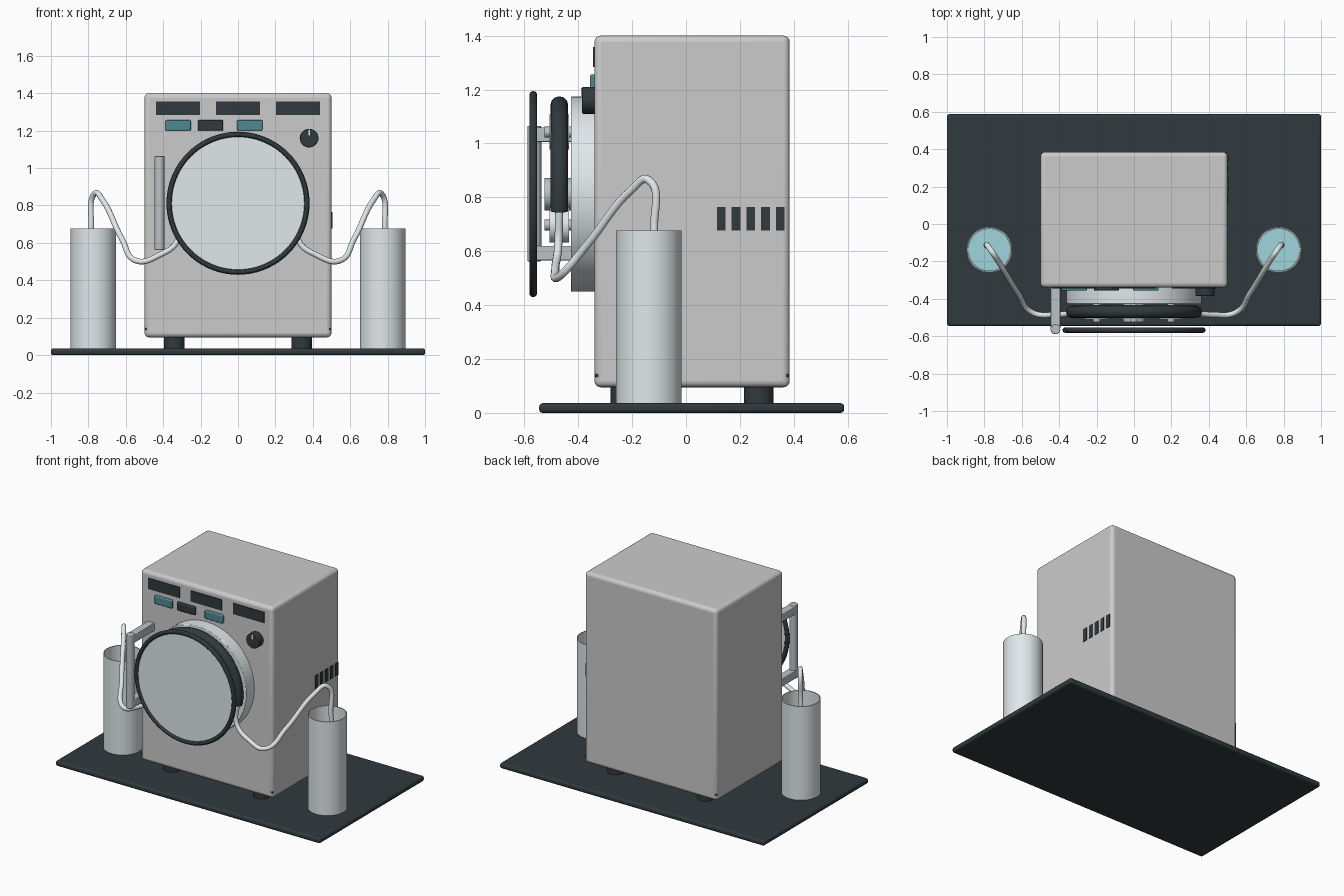
import bpy, math
from math import sin, cos, radians, pi

if "Cube" in bpy.data.objects:
    bpy.data.objects.remove(bpy.data.objects["Cube"])


def mat(name, c):
    m = bpy.data.materials.new(name)
    m.diffuse_color = (*c, 1)
    m.use_nodes = True
    m.node_tree.nodes["Principled BSDF"].inputs["Base Color"].default_value = m.diffuse_color
    return m


DARK = mat("dark", (0.03, 0.042, 0.047))
LIGHT = mat("pale", (0.75, 0.81, 0.83))
STEEL = mat("steel", (0.5, 0.54, 0.56))
TEAL = mat("teal", (0.08, 0.25, 0.29))
WATER = mat("water", (0.35, 0.66, 0.72))
CZ = 0.812  # height of the pump head axis


def finish(o, name, m, bevel=0, seg=3):
    o.name = name
    if m:
        o.data.materials.append(m)
    if bevel:
        b = o.modifiers.new("bevel", 'BEVEL')
        b.width, b.segments, b.limit_method = bevel, seg, 'ANGLE'
    bpy.ops.object.shade_smooth_by_angle()
    return o


def box(name, x, y, z, m=None, bevel=0, seg=3):
    # x, y, z are (low, high) ranges
    bpy.ops.mesh.primitive_cube_add(size=1, location=[sum(r) / 2 for r in (x, y, z)])
    o = bpy.context.object
    o.scale = [r[1] - r[0] for r in (x, y, z)]
    bpy.ops.object.transform_apply(location=False, rotation=False, scale=True)
    return finish(o, name, m, bevel, seg)


def cyl(name, r, x, y, z, m=None, bevel=0, n=48):
    # the one coordinate given as a range is the cylinder's axis
    ax = [isinstance(c, tuple) for c in (x, y, z)].index(True)
    rng = (x, y, z)[ax]
    loc = [sum(c) / 2 if isinstance(c, tuple) else c for c in (x, y, z)]
    rot = [(0, pi / 2, 0), (pi / 2, 0, 0), (0, 0, 0)][ax]
    bpy.ops.mesh.primitive_cylinder_add(vertices=n, radius=r, depth=rng[1] - rng[0],
                                        location=loc, rotation=rot)
    return finish(bpy.context.object, name, m, bevel, 2)


def tube(name, pts, r, m, smooth=True):
    cu = bpy.data.curves.new(name, 'CURVE')
    cu.dimensions = '3D'
    cu.bevel_depth, cu.bevel_resolution, cu.resolution_u = r, 4, 8
    cu.use_fill_caps = True
    if smooth:
        s = cu.splines.new('BEZIER')
        s.bezier_points.add(len(pts) - 1)
        for b, p in zip(s.bezier_points, pts):
            b.co = p
            b.handle_left_type = b.handle_right_type = 'AUTO'
    else:
        s = cu.splines.new('POLY')
        s.points.add(len(pts) - 1)
        for b, p in zip(s.points, pts):
            b.co = (*p, 1)
    o = bpy.data.objects.new(name, cu)
    bpy.context.collection.objects.link(o)
    cu.materials.append(m)
    return o


# Base tray, cabinet and feet
box("base_tray", (-1, 1), (-0.545, 0.587), (0, 0.036), DARK, 0.013)
box("cabinet", (-0.5, 0.5), (-0.34, 0.385), (0.095, 1.4), None, 0.024, 4)
box("cabinet_seam", (-0.498, 0.498), (-0.338, 0.383), (0.134, 0.144), DARK)
for sx in (-1, 1):
    for y in (-0.225, 0.27):
        cyl("foot", 0.055, sx * 0.34, y, (0.03, 0.1), DARK)

# Control panel
for x in (-0.32, 0, 0.32):
    box("display", (x - 0.118, x + 0.118), (-0.345, -0.33), (1.283, 1.357), DARK)
for x, m in ((-0.32, TEAL), (-0.147, DARK), (0.063, TEAL)):
    box("button", (x - 0.068, x + 0.068), (-0.356, -0.33), (1.2, 1.256), m, 0.006)
cyl("knob", 0.05, 0.38, (-0.386, -0.335), 1.16, DARK, 0.005)
box("knob_mark", (0.376, 0.384), (-0.389, -0.38), (1.175, 1.205), LIGHT)

# Vents on the right side
for i in range(5):
    y = 0.131 + i * 0.0547
    box("vent", (0.49, 0.504), (y - 0.016, y + 0.016), (0.677, 0.765), DARK)

# Pump head: housing, hub, rollers
cyl("head_housing", 0.362, 0, (-0.427, -0.33), CZ, LIGHT, 0.004, 64)
cyl("rotor_hub", 0.06, 0, (-0.525, -0.42), CZ, STEEL)
for k in range(3):
    a = radians(90 + 120 * k)
    x, z = 0.23 * cos(a), CZ + 0.23 * sin(a)
    cyl("roller", 0.065, x, (-0.507, -0.434), z, LIGHT)
    cyl("roller_pin", 0.02, x, (-0.525, -0.42), z, STEEL, 0, 24)

# Dark pump tube arching over the rollers
arc = [(0.33 * cos(radians(a)), -0.47, CZ + 0.33 * sin(radians(a)))
       for a in range(-11, 192, 3)]
tube("pump_tube", arc, 0.033, DARK, False)

# Round door with dark rim
cyl("door_window", 0.366, 0, (-0.571, -0.562), CZ, LIGHT, 0, 64)
bpy.ops.mesh.primitive_torus_add(major_radius=0.368, minor_radius=0.0145, major_segments=72,
                                 minor_segments=12, location=(0, -0.567, CZ),
                                 rotation=(pi / 2, 0, 0))
finish(bpy.context.object, "door_rim", DARK)

# Handle
cyl("handle_bar", 0.026, -0.42, -0.563, (0.562, 1.065), STEEL, 0.004, 24)
for z in (0.593, 1.033):
    box("handle_bracket", (-0.446, -0.394), (-0.56, -0.33), (z - 0.027, z + 0.027), STEEL, 0.004)

# Beakers, liquid and hoses on both sides
for sx, side in ((-1, "inlet"), (1, "outlet")):
    cx, cy, r = sx * 0.773, -0.138, 0.122
    prof = [(0, 0.036), (r, 0.036), (r, 0.676), (r - 0.006, 0.676), (r - 0.006, 0.05), (0, 0.05)]
    me = bpy.data.meshes.new(side + "_beaker")
    me.from_pydata([(p, 0, z) for p, z in prof], [(i, i + 1) for i in range(5)], [])
    o = bpy.data.objects.new(side + "_beaker", me)
    bpy.context.collection.objects.link(o)
    o.location = (cx, cy, 0)
    bpy.context.view_layer.objects.active = o
    bpy.ops.object.select_all(action='DESELECT')
    o.select_set(True)
    s = o.modifiers.new("lathe", 'SCREW')
    s.steps = s.render_steps = 48
    s.use_merge_vertices = True
    s.use_normal_calculate = True
    bpy.ops.object.modifier_apply(modifier="lathe")
    finish(o, o.name, LIGHT)
    cyl(side + "_liquid", r - 0.008, cx, cy, (0.05, 0.42), WATER)
    tube(side + "_hose", [(sx * x, y, z) for x, y, z in (
        (0.325, -0.47, 0.76), (0.325, -0.475, 0.61), (0.42, -0.485, 0.535),
        (0.54, -0.475, 0.503), (0.62, -0.37, 0.62), (0.725, -0.2, 0.83),
        (0.765, -0.14, 0.865), (0.785, -0.118, 0.68), (0.785, -0.118, 0.15))], 0.015, LIGHT)
